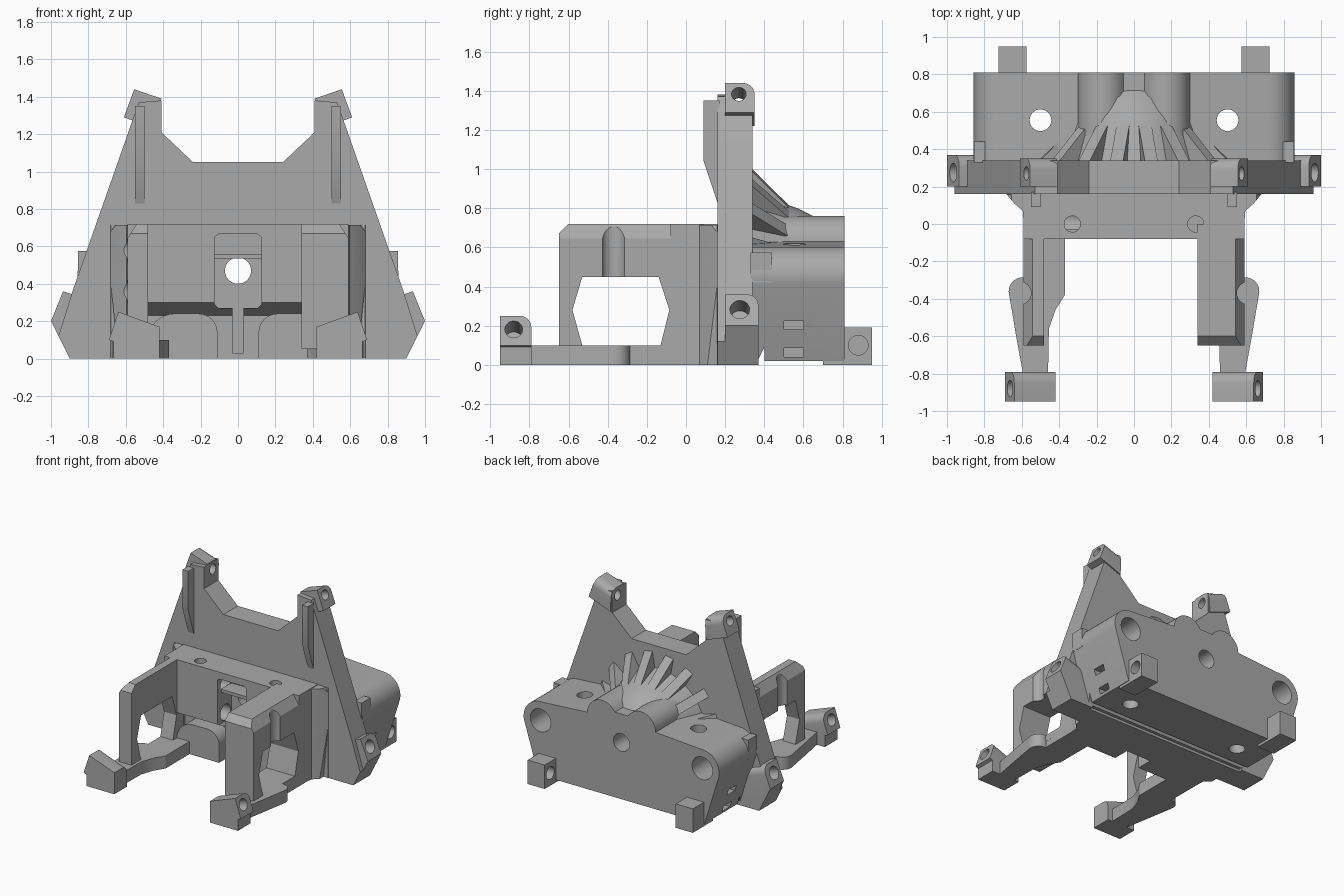
import bpy, bmesh, math
from mathutils import Vector

if "Cube" in bpy.data.objects:
    bpy.data.objects.remove(bpy.data.objects["Cube"], do_unlink=True)

grey = bpy.data.materials.new("plain_grey")
grey.use_nodes = True
grey.diffuse_color = (0.4, 0.4, 0.4, 1)
grey.node_tree.nodes["Principled BSDF"].inputs["Base Color"].default_value = (0.4, 0.4, 0.4, 1)

parts, cutters = [], []


def finish(name, bm, store):
    bmesh.ops.recalc_face_normals(bm, faces=bm.faces)
    mesh = bpy.data.meshes.new(name)
    bm.to_mesh(mesh)
    bm.free()
    mesh.materials.append(grey)
    obj = bpy.data.objects.new(name, mesh)
    bpy.context.collection.objects.link(obj)
    store.append(obj)
    return obj


def prism(name, pts, axis, lo, hi, side=1, round_edge=0, store=parts):
    """Extrude a 2D outline along an axis; optionally round its first edge at the hi end."""
    place = {"x": lambda a, b, t: (side * t, a, b),
             "y": lambda a, b, t: (side * a, t, b),
             "z": lambda a, b, t: (side * a, b, t)}[axis]
    bm = bmesh.new()
    rings = [[bm.verts.new(place(a, b, t)) for a, b in pts] for t in (lo, hi)]
    for ring in rings:
        bm.faces.new(ring)
    n = len(pts)
    for i in range(n):
        j = (i + 1) % n
        bm.faces.new((rings[0][i], rings[0][j], rings[1][j], rings[1][i]))
    if round_edge:
        edge = bm.edges.get((rings[1][0], rings[1][1]))
        bmesh.ops.bevel(bm, geom=[edge], offset=round_edge, segments=6,
                        profile=0.5, affect="EDGES")
    return finish(name, bm, store)


def box(name, x, y, z, side=1, store=parts):
    pts = [(x[0], y[0]), (x[1], y[0]), (x[1], y[1]), (x[0], y[1])]
    return prism(name, pts, "z", z[0], z[1], side, store=store)


def cone(name, start, end, r1, r2=None, store=cutters):
    """Round bar or frustum between two points."""
    a, b = Vector(start), Vector(end)
    bm = bmesh.new()
    bmesh.ops.create_cone(bm, cap_ends=True, segments=32, radius1=r1,
                          radius2=r1 if r2 is None else r2, depth=(b - a).length)
    turn = (b - a).to_track_quat("Z", "Y").to_matrix()
    for v in bm.verts:
        v.co = turn @ v.co + (a + b) / 2
    return finish(name, bm, store)


def cut(cutter, *targets):
    cutter.hide_render = True
    for t in targets:
        mod = t.modifiers.new("cut", "BOOLEAN")
        mod.operation, mod.solver, mod.object = "DIFFERENCE", "EXACT", cutter


def arc(cx, cz, r, a0, a1, steps=12):
    angles = [math.radians(a0 + (a1 - a0) * i / steps) for i in range(steps + 1)]
    return [(cx + r * math.cos(a), cz + r * math.sin(a)) for a in angles]


def symmetric(half):
    return half + [(-x, z) for x, z in reversed(half)]


# Upright shield plate
plate = prism("shield_plate", symmetric(
    [(0.9, 0), (0.96, 0.12), (0.885, 0.36), (0.555, 1.3), (0.53, 1.37),
     (0.41, 1.38), (0.41, 1.21), (0.24, 1.05)]), "y", 0.16, 0.34)

# Rear housing with rounded shoulders and twin humps
housing = prism("rear_housing", symmetric(
    [(0.73, 0.02)] + arc(0.71, 0.455, 0.148, -15, 90)
    + arc(0.17, 0.63, 0.13, 0, 150)), "y", 0.335, 0.81)

# Dome between the plate and the housing
dome_profile = [(0.41, 0.33), (0.36, 0.48), (0.33, 0.57), (0.28, 0.67), (0.17, 0.76)]
bm = bmesh.new()
rings = []
for r, y in dome_profile:
    rings.append([bm.verts.new((x, y, z)) for x, z in arc(0, 0.47, r, 0, 180, 32)])
for a, b in zip(rings, rings[1:]):
    for i in range(len(a) - 1):
        bm.faces.new((a[i], a[i + 1], b[i + 1], b[i]))
bm.faces.new(rings[0])
bm.faces.new(rings[-1])
bm.faces.new([r[0] for r in rings] + [r[-1] for r in reversed(rings)])
dome = finish("gear_dome", bm, parts)

# Radial ribs over the dome
for i, angle in enumerate((-74, -52, -30, -10, 10, 30, 52, 74)):
    rib = prism("dome_rib_%d" % (i + 1),
                [(0.33, 0.2), (0.33, 0.56), (0.56, 0.33), (0.6, 0.29), (0.6, 0.2)],
                "x", -0.035, 0.035)
    rib.rotation_euler.y = math.radians(angle)
    rib.location.z = 0.47
    for v in rib.data.vertices:
        v.co.z -= 0.02

# Cross wall between the front arms
wall = prism("cross_wall", [(0.17, 0), (0.17, 0.72), (-0.08, 0.72), (-0.08, 0.3),
                            (0.05, 0.23), (0.05, 0)], "x", -0.59, 0.59)
cut(prism("window_cutter", symmetric([(0.105, 0.27), (0.125, 0.29), (0.125, 0.65), (0.105, 0.665)]),
          "y", -0.2, 0.1, store=cutters), wall)
cut(box("slot_cutter", (-0.03, 0.03), (-0.2, 0.1), (0.03, 0.3), store=cutters), wall)
box("window_shelf", (-0.13, 0.13), (-0.03, 0.11), (0.535, 0.56))

# Shaft bore through the whole middle
cut(cone("shaft_cutter", (0, -0.3, 0.47), (0, 1, 0.47), 0.07), plate, housing, dome, wall)

# Groove under the joint of plate and housing
cut(prism("groove_cutter", [(0.365, -0.1), (0.365, 0.02), (0.4, 0.09), (0.4, -0.1)],
          "x", -1.2, 1.2, store=cutters), housing)

window = [(-0.53, 0.45), (-0.14, 0.45), (-0.085, 0.28), (-0.13, 0.1),
          (-0.53, 0.1), (-0.58, 0.28)]
tilt = Vector((0.94, 0, 0.34))

for s, tag in ((1, "left"), (-1, "right")):
    def bore(center, direction, r, half, *targets):
        c, d = Vector(center), Vector(direction)
        c.x *= s
        d.x *= s
        cut(cone("bore_cutter", c - d * half, c + d * half, r), *targets)

    # Front arm: the left one is a thick block, the right one a thin wall
    inner = 0.34 if s > 0 else 0.48
    arm = prism(tag + "_arm", [(-0.65, 0.05), (-0.65, 0.67), (-0.6, 0.72), (0, 0.72), (0, 0.05)],
                "x", inner, 0.59, s)
    cut(prism("arm_window_cutter", window, "x", 0.2, 0.8, s, store=cutters), arm)
    cut(prism("arm_chamfer_cutter", [(0.535, 0.73), (0.6, 0.63), (0.7, 0.63), (0.7, 0.73)],
              "y", -0.8, 0.01, s, store=cutters), arm)
    bore((0.61, -0.37, 0.4), (0, 0, 1), 0.06, 0.6, arm)

    # Flared root of the arm
    flare = prism(tag + "_arm_flare", [(0.5, -0.05), (0.585, -0.05), (0.595, 0.07), (0.64, 0.11),
                                       (0.69, 0.17), (0.5, 0.17)], "z", 0, 0.715, s)
    cut(prism("flare_trim_cutter", [(0.645, 0.73), (0.7, 0.65), (0.69, 0.5), (0.64, 0),
                                    (0.64, -0.1), (0.9, -0.1), (0.9, 0.73)],
              "y", -0.1, 0.158, s, store=cutters), flare)
    for z in (0.36, 0.58):
        bore((0.4, 0.02, z), (1, 0, 0), 0.063, 0.45, wall, arm, flare)
    bore((0.33, 0, 0.72), (0, 0, 1), 0.043, 0.1, wall)

    # Bottom rail with its screw boss
    rail = prism(tag + "_rail", [(0.37, 0.17), (0.37, -0.38), (0.42, -0.46), (0.455, -0.56),
                                 (0.46, -0.82), (0.59, -0.82), (0.63, -0.6)]
                 + arc(0.595, -0.36, 0.075, -15, 95, 8) + [(0.59, -0.2), (0.59, 0.17)],
                 "z", 0, 0.1, s)
    bore((0.595, -0.36, 0.05), (0, 0, 1), 0.052, 0.2, rail)

    # Rounded block beside the central slot
    prism(tag + "_slot_block", [(0.11, 0), (0.11, 0.06)] + arc(0.21, 0.14, 0.1, 180, 90, 6)
          + arc(0.34, 0.1, 0.14, 90, 0, 8) + [(0.48, 0)], "y", -0.08, 0.1, s)

    # Mounting lugs: front foot, plate side, plate top
    foot = prism(tag + "_front_lug", [(0.42, 0.17), (0.64, 0.25), (0.69, 0.1), (0.665, 0.09),
                                      (0.665, 0), (0.42, 0)], "y", -0.95, -0.79, s, 0.06)
    bore((0.66, -0.88, 0.18), tilt, 0.045, 0.16, foot)
    ear = prism(tag + "_side_lug", [(0.72, 0.285), (0.935, 0.36), (1.0, 0.2), (0.9, 0), (0.7, 0)],
                "y", 0.2, 0.37, s, 0.06)
    bore((0.96, 0.275, 0.28), tilt, 0.05, 0.15, ear, plate)
    horn = prism(tag + "_top_lug", [(0.41, 1.39), (0.555, 1.44), (0.61, 1.29), (0.42, 1.22)],
                 "y", 0.2, 0.35, s, 0.06)
    bore((0.54, 0.27, 1.37), tilt, 0.037, 0.3, horn, plate)

    # Tapered stiffener on the plate's front
    prism(tag + "_plate_stiffener", [(0.17, 1.35), (0.09, 1.35), (0.09, 1.04), (0.16, 0.83),
                                     (0.17, 0.83)], "x", 0.5, 0.55, s)

    # Housing step, rear lug, bores and side slots
    box(tag + "_housing_step", (0.74, 0.855), (0.33, 0.44), (0.42, 0.575), s)
    tail = prism(tag + "_rear_lug", [(0.7, 0), (0.95, 0), (0.95, 0.19), (0.7, 0.19)],
                 "x", 0.575, 0.725, s)
    bore((0.65, 0.88, 0.1), (1, 0, 0), 0.05, 0.3, tail)
    bore((0.71, 0.81, 0.455), (0, 1, 0), 0.09, 0.25, housing)
    bore((0.5, 0.555, 0.3), (0, 0, 1), 0.058, 0.6, housing)
    bore((0.5, 0.555, 0.6), (0, 0, 1), 0.1, 0.04, housing)
    for z in (0.04, 0.18):
        cut(box("side_slot_cutter", (0.68, 1), (0.5, 0.6), (z, z + 0.045), s, cutters), housing)

# Bake the cuts, drop the cutters, and smooth only the curved faces
bpy.context.view_layer.update()
deps = bpy.context.evaluated_depsgraph_get()
baked = [(p, bpy.data.meshes.new_from_object(p.evaluated_get(deps))) for p in parts]
for p, mesh in baked:
    p.modifiers.clear()
    p.data = mesh
for c in cutters:
    bpy.data.objects.remove(c, do_unlink=True)
bpy.ops.object.select_all(action="DESELECT")
for p in parts:
    p.select_set(True)
bpy.context.view_layer.objects.active = plate
bpy.ops.object.shade_smooth_by_angle(angle=math.radians(30))
